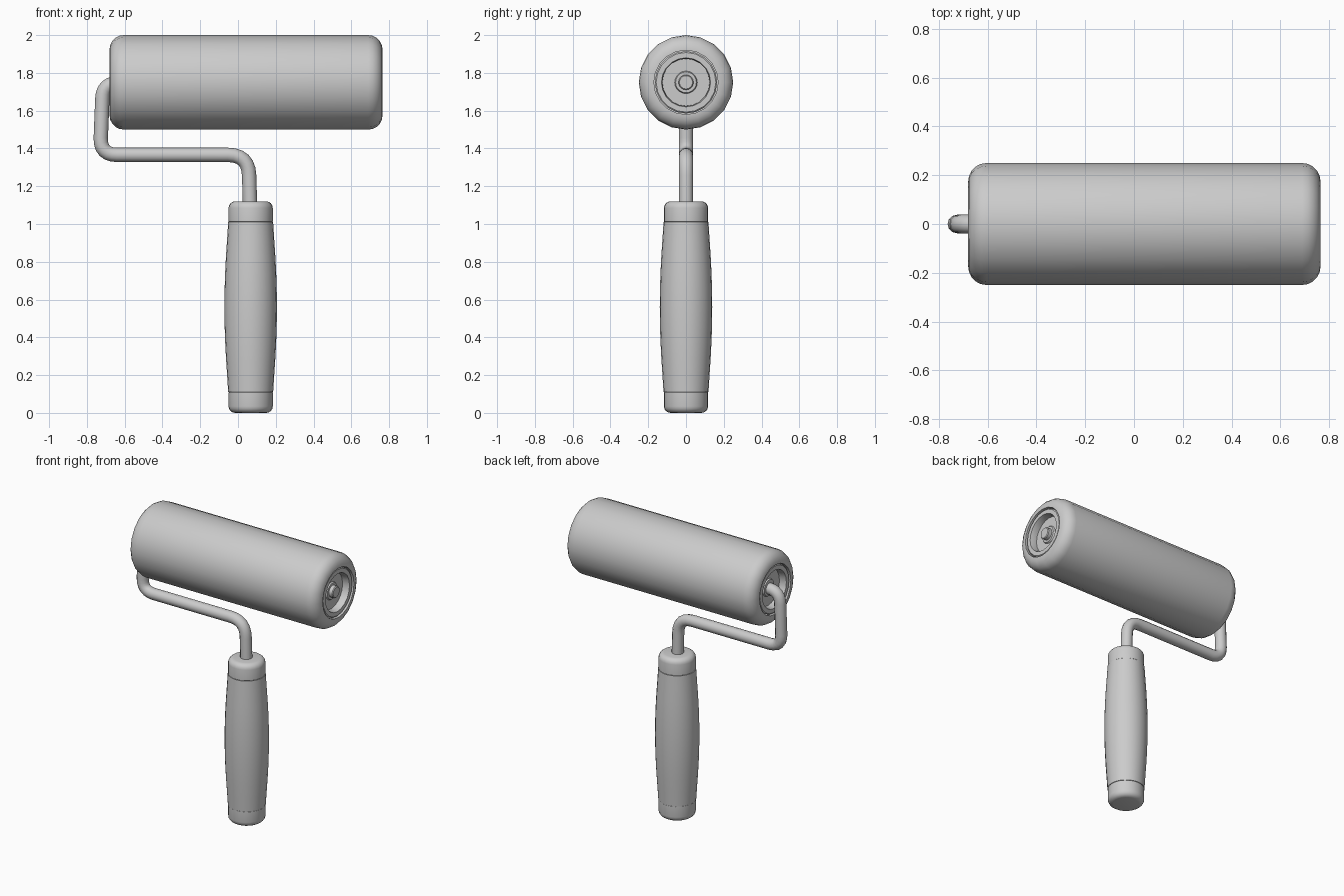
import bpy, bmesh
from math import cos, sin, pi, radians
from mathutils import Vector

if "Cube" in bpy.data.objects:
    bpy.data.objects.remove(bpy.data.objects["Cube"])


def finish(ob, angle=35):
    bpy.ops.object.select_all(action='DESELECT')
    ob.select_set(True)
    bpy.context.view_layer.objects.active = ob
    bpy.ops.object.shade_smooth_by_angle(angle=radians(angle))


def lathe(name, profile, loc, axis='Z', sides=20):
    """Revolve (radius, height) points; radius 0 closes the shape at the axis."""
    bm = bmesh.new()
    rings = []
    for r, h in profile:
        ring = []
        for i in range(1 if r == 0 else sides):
            a = 2 * pi * i / sides
            u, v = r * cos(a), r * sin(a)
            ring.append(bm.verts.new((h, u, v) if axis == 'X' else (u, v, h)))
        rings.append(ring)
    for a, b in zip(rings, rings[1:]):
        for i in range(sides):
            j = (i + 1) % sides
            quad = [a[i % len(a)], a[j % len(a)], b[j % len(b)], b[i % len(b)]]
            bm.faces.new(list(dict.fromkeys(quad)))
    bmesh.ops.recalc_face_normals(bm, faces=bm.faces)
    me = bpy.data.meshes.new(name)
    bm.to_mesh(me)
    bm.free()
    ob = bpy.data.objects.new(name, me)
    ob.location = loc
    bpy.context.collection.objects.link(ob)
    finish(ob)
    return ob


def arc(r, h, rad, a0, a1, n=4):
    """Rounded profile corner around (r, h)."""
    return [(r + rad * cos(radians(a0 + (a1 - a0) * i / n)),
             h + rad * sin(radians(a0 + (a1 - a0) * i / n))) for i in range(n + 1)]


# Roller sleeve with rounded ends and recessed end sockets
H = 0.7225
right_end = arc(0.175, H - 0.075, 0.075, 0, 90, 5) + [(0.17, H), (0.17, H - 0.03), (0, H - 0.03)]
left_end = [(r, -h) for r, h in reversed(right_end)]
lathe("roller_sleeve", left_end + right_end, (0.0425, 0, 1.75), 'X')

# End caps: rim, dished centre and raised hub
for name, s in (("right_end_cap", 1), ("left_end_cap", -1)):
    cap = [(0.165, H - 0.05), (0.165, H - 0.012), (0.158, H - 0.006), (0.13, H - 0.006),
           (0.125, H - 0.028), (0.125, H - 0.055), (0.06, H - 0.055), (0.055, H - 0.045), (0, H - 0.045)]
    # the sleeve's socket floor sits behind the dish
    lathe(name, [(r, s * h) for r, h in cap], (0.0425, 0, 1.75), 'X')
for v in bpy.data.objects["roller_sleeve"].data.vertices:
    if abs(abs(v.co.x) - (H - 0.03)) < 1e-4:
        v.co.x *= (H - 0.06) / (H - 0.03)

# Axle end nub
lathe("axle_nub", [(0, 0), (0.04, 0), (0.04, 0.055), (0.035, 0.06), (0, 0.06)],
      (0.69, 0, 1.75), 'X', 16)

# Bent wire frame
path = [Vector((x, 0, z)) for x, z in
        [(-0.60, 1.745), (-0.715, 1.745), (-0.73, 1.366), (0.056, 1.366), (0.065, 1.05)]]
bends = [0.08, 0.09, 0.11]
pts = [path[0]]
for i, d in enumerate(bends, 1):
    p = path[i]
    a = p + (path[i - 1] - p).normalized() * d
    b = p + (path[i + 1] - p).normalized() * d
    for k in range(7):
        t = k / 6
        pts.append(a * (1 - t) ** 2 + p * 2 * t * (1 - t) + b * t * t)
pts.append(path[-1])
cu = bpy.data.curves.new("wire_frame", 'CURVE')
cu.dimensions = '3D'
cu.bevel_depth = 0.038
cu.bevel_resolution = 4
cu.use_fill_caps = True
sp = cu.splines.new('POLY')
sp.points.add(len(pts) - 1)
for q, p in zip(sp.points, pts):
    q.co = (*p, 1)
wire = bpy.data.objects.new("wire_frame", cu)
bpy.context.collection.objects.link(wire)
bpy.ops.object.select_all(action='DESELECT')
wire.select_set(True)
bpy.context.view_layer.objects.active = wire
bpy.ops.object.convert(target='MESH')
finish(bpy.context.object)

# Handle: bulging grip between two rounded collars
grip = [(0.117 + 0.022 * sin(pi * i / 10) ** 0.9, 0.11 + 0.09 * i) for i in range(1, 10)]
lathe("handle_grip", [(0, 0.11), (0.119, 0.11)] + grip + [(0.119, 1.01), (0, 1.01)],
      (0.067, 0, 0), sides=24)
collar = [(0, 0)] + arc(0.082, 0.035, 0.035, -90, 0) + [(0.117, 0.108), (0.113, 0.111), (0, 0.111)]
lathe("handle_bottom_collar", collar, (0.067, 0, 0), sides=24)
lathe("handle_top_collar", [(r, 1.12 - h) for r, h in collar], (0.067, 0, 0), sides=24)
